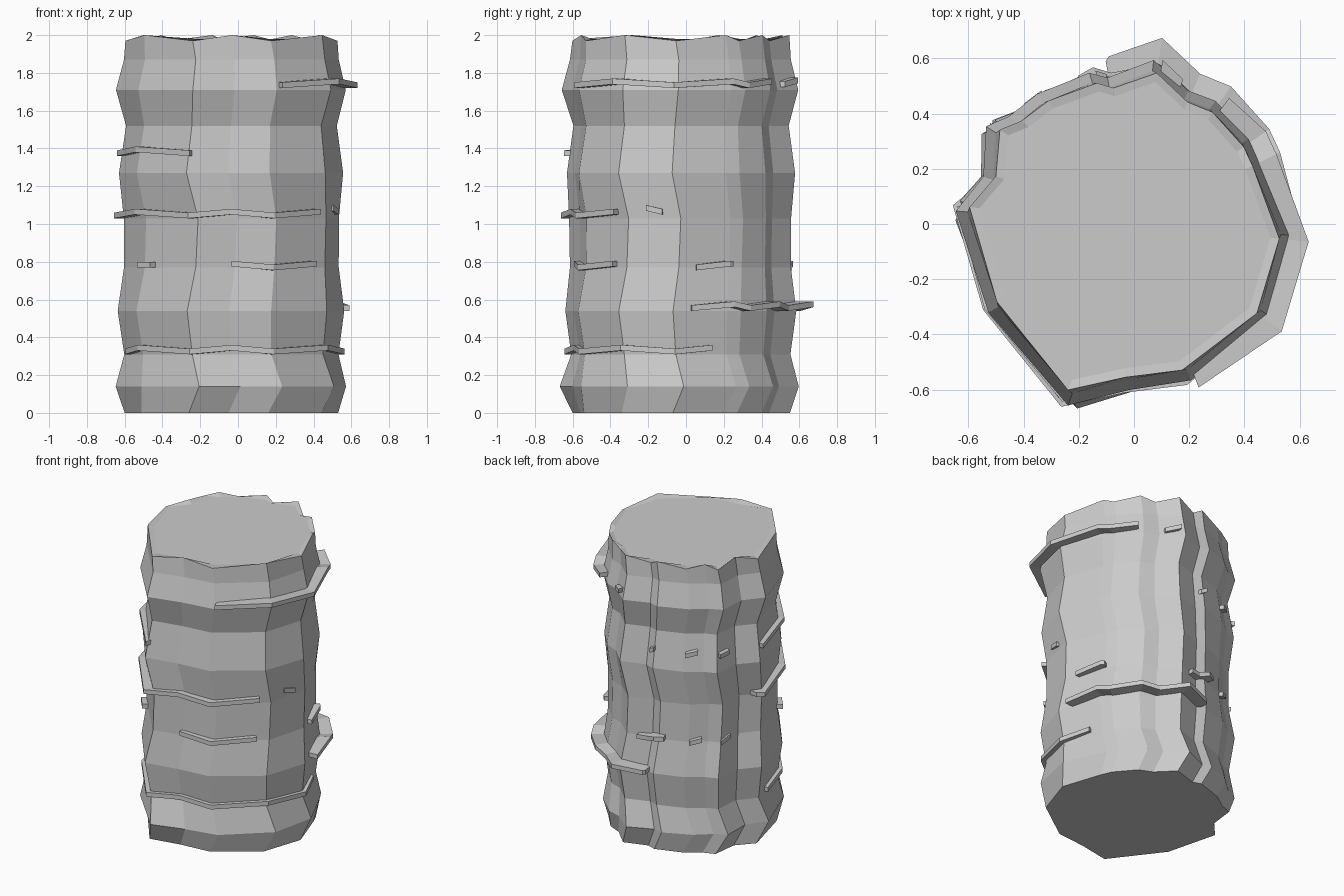
import bpy, bmesh, math

if "Cube" in bpy.data.objects:
    bpy.data.objects.remove(bpy.data.objects["Cube"])

# Footprint of the trunk at ground level, counter-clockwise from the front
RING = [(.16, -.54), (.44, -.34), (.53, -.07), (.44, .20), (.41, .27), (.30, .40),
        (.21, .44), (.10, .55), (-.06, .50), (-.12, .52), (-.30, .46), (-.40, .39),
        (-.48, .36), (-.50, .19), (-.60, .08), (-.51, -.27), (-.26, -.60), (-.05, -.56)]
N = len(RING)
# height, scale, twist of each bark layer
LEVELS = [(0, 1, 0), (.14, 1.07, .11), (.31, 1, .03), (.54, 1.06, .01), (.77, 1, .06),
          (1.03, 1, .08), (1.27, 1.05, 0), (1.52, .985, .02), (1.71, 1.07, .06),
          (1.87, 1, .06), (1.98, .99, .03)]


def spin(p, s, a):
    return (s * (p[0] * math.cos(a) - p[1] * math.sin(a)),
            s * (p[0] * math.sin(a) + p[1] * math.cos(a)))


def ring_at(t):
    i = math.floor(t)
    f = t - i
    a, b = RING[i % N], RING[(i + 1) % N]
    return a[0] + (b[0] - a[0]) * f, a[1] + (b[1] - a[1]) * f


def finish(bm, name):
    bmesh.ops.recalc_face_normals(bm, faces=bm.faces)
    me = bpy.data.meshes.new(name)
    bm.to_mesh(me)
    bm.free()
    bpy.context.collection.objects.link(bpy.data.objects.new(name, me))


def skin(bm, rows):
    # closed loops bridged into a tube
    for a, b in zip(rows, rows[1:]):
        n = len(a)
        for i in range(n):
            j = (i + 1) % n
            bm.faces.new((a[i], a[j], b[j], b[i]))


# Trunk: stacked twisted layers, uneven rim, flat sawn top
bm = bmesh.new()
rows = []
for k, (z, s, a) in enumerate(LEVELS):
    rim = .015 if k == len(LEVELS) - 1 else 0
    rows.append([bm.verts.new((*spin(p, s, a), z + rim * (-1) ** (i + 1) + rim / 3))
                 for i, p in enumerate(RING)])
rows.append([bm.verts.new((*spin(p, .93, .03), 1.98)) for p in RING])
skin(bm, rows)
bm.faces.new(rows[0])
bm.faces.new(rows[-1])
finish(bm, "trunk")


# Bark ledges: thin wavy strips following part of the footprint
def ledge(name, z, t0, t1, out, h=.03):
    ts = [t0] + list(range(math.ceil(t0 + .15), math.floor(t1 - .15) + 1)) + [t1]
    bm = bmesh.new()
    rows = []
    for k, t in enumerate(ts):
        p = ring_at(t)
        zz = z + (.02 if round(t) % 2 else 0)
        o = out if 0 < k < len(ts) - 1 else 1 + (out - 1) * .8
        inner, outer = spin(p, .92, .03), spin(p, o, .03)
        rows.append([bm.verts.new((*q, w)) for q, w in
                     ((inner, zz), (outer, zz), (outer, zz + h), (inner, zz + h))])
    skin(bm, rows)
    bm.faces.new(rows[0])
    bm.faces.new(rows[-1])
    finish(bm, name)


for i, args in enumerate([
        (.31, 14.3, 20.7, 1.06), (.54, 2.3, 8.2, 1.22),
        (.755, 17.0, 18.8, 1.07), (.755, 2.4, 3.3, 1.09), (.75, 15.0, 15.25, 1.08),
        (.755, 7.6, 9.3, 1.10), (.755, 10.2, 10.8, 1.06), (.755, 12.1, 12.6, 1.05),
        (1.03, 13.7, 18.85, 1.09), (1.05, 1.45, 1.75, 1.05),
        (1.36, 14.0, 16.0, 1.08), (1.37, 8.3, 8.9, 1.10),
        (1.37, 10.0, 10.6, 1.09), (1.37, 12.0, 12.5, 1.08),
        (1.72, 18.1, 22.9, 1.19), (1.725, 6.3, 6.9, 1.12)]):
    ledge(f"bark_ledge_{i + 1}", *args)
